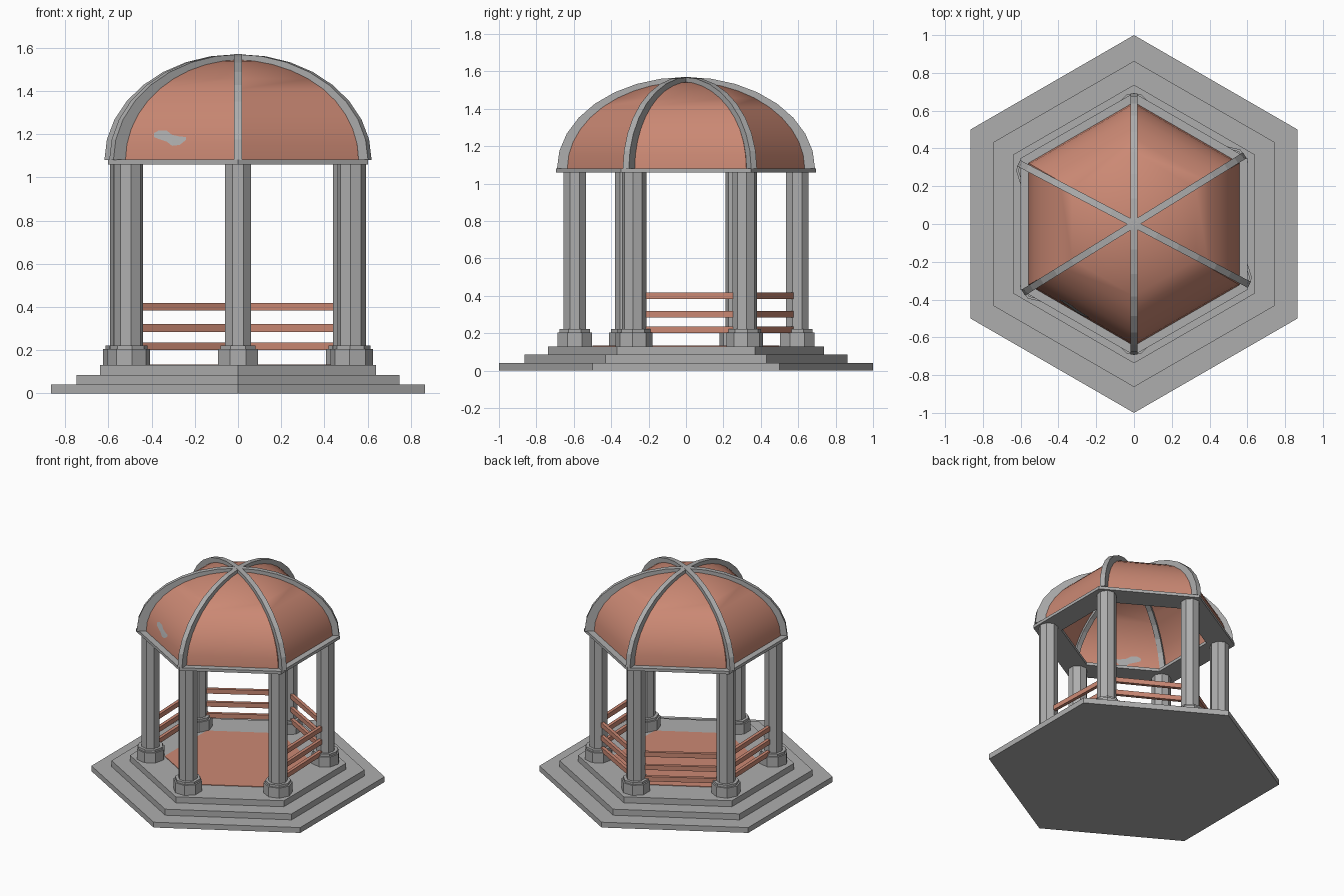
import bpy, bmesh, math
from math import sin, cos, pi, radians

if "Cube" in bpy.data.objects:
    bpy.data.objects.remove(bpy.data.objects["Cube"])


def material(name, rgb):
    m = bpy.data.materials.new(name)
    m.diffuse_color = (*rgb, 1)
    m.use_nodes = True
    m.node_tree.nodes["Principled BSDF"].inputs["Base Color"].default_value = m.diffuse_color
    return m


STONE = material("grey stone", (0.42, 0.42, 0.42))
CLAY = material("terracotta", (0.60, 0.25, 0.175))


def make(name, verts, faces, mat, smooth=False):
    me = bpy.data.meshes.new(name)
    me.from_pydata(verts, [], faces)
    bm = bmesh.new()
    bm.from_mesh(me)
    bmesh.ops.remove_doubles(bm, verts=bm.verts, dist=1e-5)
    bmesh.ops.recalc_face_normals(bm, faces=bm.faces)
    bm.to_mesh(me)
    bm.free()
    me.materials.append(mat)
    ob = bpy.data.objects.new(name, me)
    bpy.context.collection.objects.link(ob)
    if smooth:
        bpy.context.view_layer.objects.active = ob
        ob.select_set(True)
        bpy.ops.object.shade_smooth_by_angle(angle=radians(30))
        ob.select_set(False)
    return ob


def lathe(name, profile, mat, sides=6, rot=pi / 6, centre=(0, 0),
          caps=True, loop=False, smooth=False):
    """Stack polygon rings of (radius, z); cap the ends or close the loop."""
    verts = [(centre[0] + r * cos(rot + 2 * pi * k / sides),
              centre[1] + r * sin(rot + 2 * pi * k / sides), z)
             for r, z in profile for k in range(sides)]
    n = len(profile)
    faces = []
    for i in range(n if loop else n - 1):
        a, b = i * sides, (i + 1) % n * sides
        for k in range(sides):
            j = (k + 1) % sides
            faces.append((a + k, a + j, b + j, b + k))
    if caps and not loop:
        faces += [tuple(range(sides)), tuple(range((n - 1) * sides, n * sides))]
    return make(name, verts, faces, mat, smooth)


# stepped plinth and inlaid floor
for i, (r, z0, z1) in enumerate([(1, 0, .04), (.863, .04, .085), (.737, .085, .13)]):
    lathe(f"step_{i + 1}", [(r, z0), (r, z1)], STONE)
lathe("floor_inlay", [(.5, .128), (.5, .134)], CLAY)

# columns with two-tier footings
ANGLES = [-27.8, 31.8, 90, 152.2, 211.8, 270]
posts = []
for i, deg in enumerate(ANGLES):
    a = radians(deg)
    c = (.595 * cos(a), .595 * sin(a))
    posts.append(c)
    turn = a + pi / 8
    lathe(f"column_{i + 1}", [(.066, .2), (.066, 1.065)], STONE, 8, turn, c)
    lathe(f"column_foot_{i + 1}",
          [(.099, .13), (.099, .205), (.088, .205), (.088, .222)], STONE, 8, turn, c)

# railings on the four sides away from the front
for side in range(4):
    (x0, y0), (x1, y1) = posts[side], posts[side + 1]
    length = math.hypot(x1 - x0, y1 - y0)
    nx, ny = (y1 - y0) / length * .012, (x0 - x1) / length * .012
    for level, z in enumerate((.2, .285, .383)):
        corners = [(x0 - nx, y0 - ny), (x0 + nx, y0 + ny),
                   (x1 + nx, y1 + ny), (x1 - nx, y1 - ny)]
        verts = [(*p, h) for h in (z, z + .035) for p in corners]
        make(f"rail_{side + 1}_{level + 1}", verts,
             [(0, 1, 2, 3), (4, 5, 6, 7), (0, 1, 5, 4), (1, 2, 6, 5),
              (2, 3, 7, 6), (3, 0, 4, 7)], CLAY)

# eaves ring
lathe("eaves_ring", [(.695, 1.06), (.695, 1.082), (.5, 1.082), (.5, 1.06)],
      STONE, loop=True)

# dome panels
SEG = 10
DOME_R, DOME_H, BASE = .645, .465, 1.08
dome = [(DOME_R * cos(pi / 2 * i / SEG), BASE + DOME_H * sin(pi / 2 * i / SEG))
        for i in range(SEG + 1)]
lathe("dome", dome, CLAY, caps=False, smooth=True)

# three arched ribs crossing at the top
N = 16
for i, deg in enumerate(ANGLES[:3]):
    a = radians(deg)
    verts, faces = [], []
    for k in range(N + 1):
        t = pi * k / N
        for r, h, w in ((.69, .49, -.018), (.69, .49, .018),
                        (.62, .44, .018), (.62, .44, -.018)):
            u = r * cos(t)
            verts.append((u * cos(a) - w * sin(a), u * sin(a) + w * cos(a),
                          BASE + h * sin(t)))
    for k in range(N):
        for j in range(4):
            m = (j + 1) % 4
            faces.append((4 * k + j, 4 * k + m, 4 * k + 4 + m, 4 * k + 4 + j))
    faces += [(0, 1, 2, 3), (4 * N, 4 * N + 1, 4 * N + 2, 4 * N + 3)]
    make(f"rib_{i + 1}", verts, faces, STONE)


# bare grey patch on the front left panel, inside and out
def on_panel(x, z, off):
    for (r0, z0), (r1, z1) in zip(dome, dome[1:]):
        if z0 <= z <= z1:
            r = r0 + (r1 - r0) * (z - z0) / (z1 - z0)
            break
    ap = r * cos(pi / 6) + off
    return (x, (ap - x * cos(radians(240))) / sin(radians(240)), z)


PATCH = [(-.39, 1.187, 1.205), (-.365, 1.177, 1.218), (-.33, 1.165, 1.216),
         (-.305, 1.146, 1.197), (-.27, 1.15, 1.189), (-.24, 1.174, 1.187)]
verts = [on_panel(x, lo + (hi - lo) * f, off) for off in (.004, -.004)
         for x, lo, hi in PATCH for f in (0, .5, 1)]
M = len(PATCH)
faces = [(s + 3 * k + j, s + 3 * k + 3 + j, s + 3 * k + 4 + j, s + 3 * k + 1 + j)
         for s in (0, 3 * M) for k in range(M - 1) for j in (0, 1)]
make("bare_patch", verts, faces, STONE)
